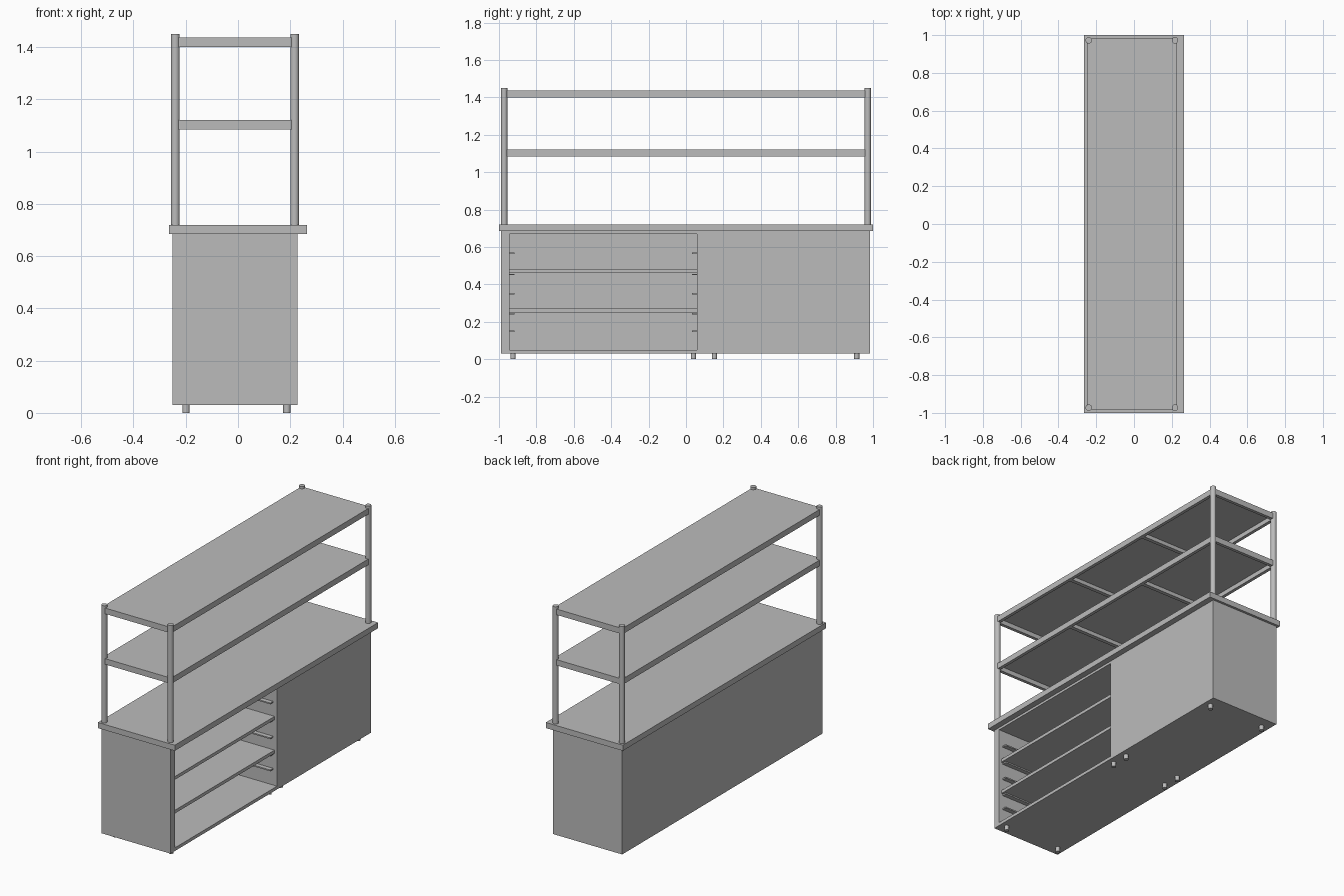
import bpy

cube = bpy.data.objects.get("Cube")
if cube:
    bpy.data.objects.remove(cube, do_unlink=True)

steel = bpy.data.materials.new("brushed grey steel")
steel.use_nodes = True
GREY = (0.5, 0.5, 0.5, 1)
steel.diffuse_color = GREY
steel.node_tree.nodes["Principled BSDF"].inputs["Base Color"].default_value = GREY


def box(name, x, y, z):
    """Box spanning three (low, high) ranges."""
    bpy.ops.mesh.primitive_cube_add(size=1, location=[sum(r) / 2 for r in (x, y, z)])
    ob = bpy.context.object
    ob.name = name
    ob.scale = [r[1] - r[0] for r in (x, y, z)]
    bpy.ops.object.transform_apply(location=False, rotation=False, scale=True)
    ob.data.materials.append(steel)
    return ob


def rod(name, x, y, z, radius):
    """Upright round bar."""
    bpy.ops.mesh.primitive_cylinder_add(vertices=20, radius=radius, depth=z[1] - z[0],
                                        location=(x, y, sum(z) / 2))
    ob = bpy.context.object
    ob.name = name
    ob.data.materials.append(steel)
    bpy.ops.object.shade_smooth_by_angle()


def cut(ob, cutter):
    mod = ob.modifiers.new("opening", 'BOOLEAN')
    mod.object = cutter
    mod.solver = 'EXACT'
    bpy.context.view_layer.objects.active = ob
    bpy.ops.object.modifier_apply(modifier=mod.name)
    bpy.data.objects.remove(cutter, do_unlink=True)


# Cabinet carcass with an open bay on one long side
LEFT, RIGHT = -0.25, 0.227
BAY = (-0.945, 0.06)
cabinet = box("cabinet_body", (LEFT, RIGHT), (-0.988, 0.985), (0.03, 0.69))
cut(cabinet, box("bay_cutter", (-0.23, 0.3), BAY, (0.05, 0.67)))

# Shelves in the bay, and the runners on its two side walls
for z in (0.25, 0.46):
    box("bay_shelf", (-0.235, 0.21), (BAY[0] - 0.002, BAY[1] + 0.002), (z, z + 0.02))
for z in (0.15, 0.243, 0.35, 0.453, 0.567):
    for start in (BAY[0] - 0.002, BAY[1] - 0.028):
        box("runner", (-0.22, 0.2), (start, start + 0.03), (z - 0.004, z + 0.004))

# Worktop
box("worktop", (-0.265, 0.265), (-1, 1), (0.685, 0.72))

# Feet
for x in (-0.199, 0.187):
    for y in (-0.925, 0.04, 0.152, 0.913):
        rod("foot", x, y, (0, 0.035), 0.014)

# Corner posts of the upper rack
for x in (-0.24, 0.217):
    for y in (-0.972, 0.972):
        rod("rack_post", x, y, (0.715, 1.45), 0.017)

# Rack shelves: thin sheet on a rim, with two cross bars beneath
for z in (1.085, 1.4):
    shelf = box("rack_shelf", (LEFT, RIGHT), (-0.983, 0.983), (z, z + 0.036))
    cut(shelf, box("rim_cutter", (LEFT + 0.02, RIGHT - 0.02), (-0.963, 0.963), (z - 0.1, z + 0.028)))
    for y in (-0.325, 0.325):
        box("cross_bar", (LEFT + 0.015, RIGHT - 0.015), (y - 0.012, y + 0.012), (z + 0.004, z + 0.03))
